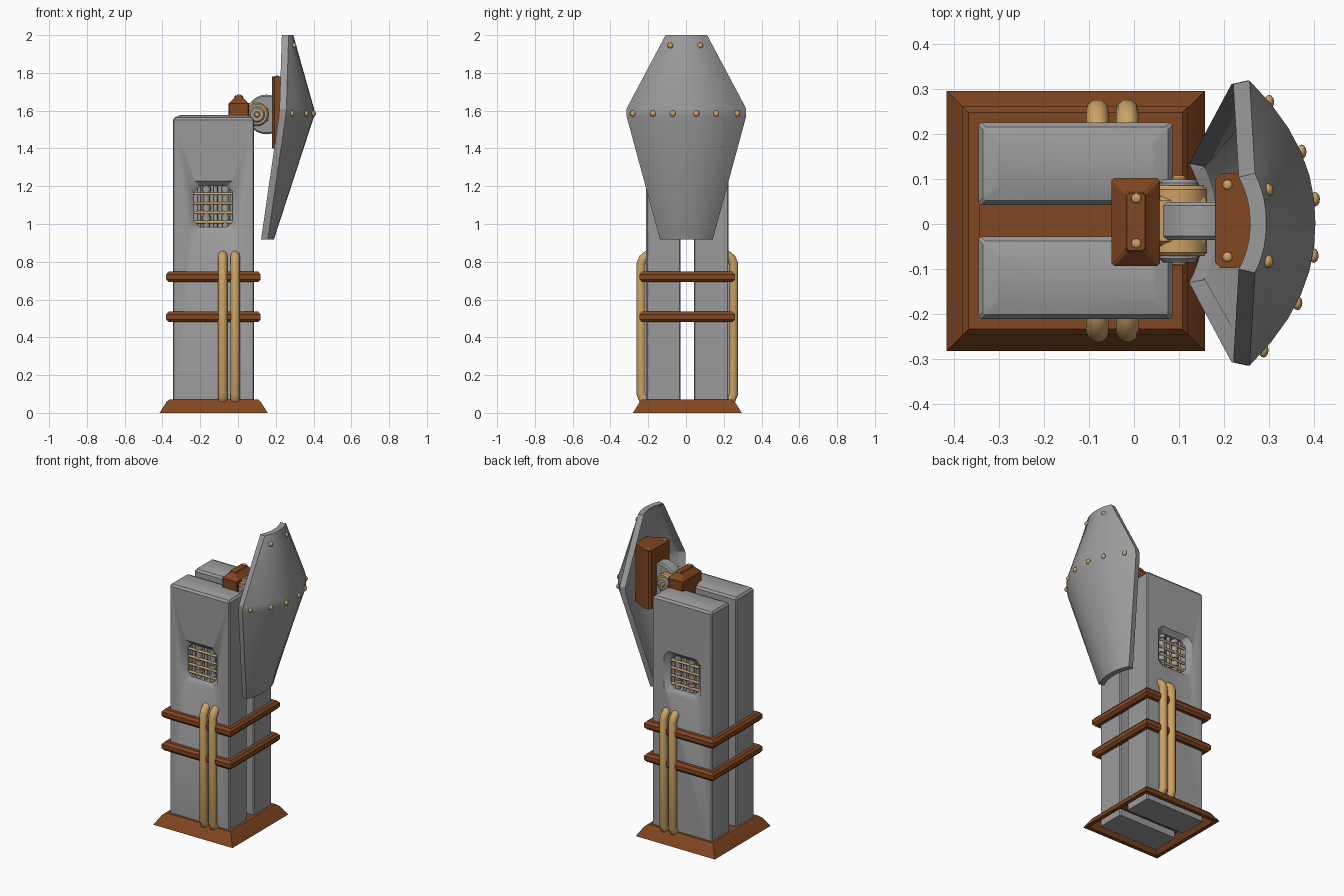
import bpy, bmesh, math
from mathutils import Vector

if "Cube" in bpy.data.objects:
    bpy.data.objects.remove(bpy.data.objects["Cube"])

C = 0.007  # y of the symmetry plane


def material(name, rgb):
    m = bpy.data.materials.new(name)
    m.diffuse_color = (*rgb, 1)
    m.use_nodes = True
    m.node_tree.nodes["Principled BSDF"].inputs["Base Color"].default_value = m.diffuse_color
    return m


GREY = material("grey_metal", (0.33, 0.33, 0.33))
BROWN = material("brown_metal", (0.22, 0.062, 0.015))
TAN = material("tan_brass", (0.60, 0.36, 0.13))


def finish(ob, name, mat, angle=30):
    ob.name = name
    ob.data.materials.clear()
    ob.data.materials.append(mat)
    bpy.ops.object.select_all(action='DESELECT')
    ob.select_set(True)
    bpy.context.view_layer.objects.active = ob
    bpy.ops.object.shade_smooth_by_angle(angle=math.radians(angle))
    return ob


def from_bmesh(bm, name, mat, angle=30):
    bmesh.ops.recalc_face_normals(bm, faces=bm.faces)
    me = bpy.data.meshes.new(name)
    bm.to_mesh(me)
    bm.free()
    ob = bpy.data.objects.new(name, me)
    bpy.context.collection.objects.link(ob)
    return finish(ob, name, mat, angle)


def loft(name, mat, rings, closed=False, angle=30):
    """Skin a list of point rings; cap the ends or join last to first."""
    bm = bmesh.new()
    vs = [[bm.verts.new(p) for p in r] for r in rings]
    n = len(vs[0])
    pairs = list(zip(vs, vs[1:])) + ([(vs[-1], vs[0])] if closed else [])
    for a, b in pairs:
        for i in range(n):
            j = (i + 1) % n
            bm.faces.new((a[i], a[j], b[j], b[i]))
    if not closed:
        bm.faces.new(vs[0])
        bm.faces.new(vs[-1])
    return from_bmesh(bm, name, mat, angle)


def rect(x0, x1, y0, y1, z, c=0.0):
    """Rectangle ring at height z, with corners cut by c."""
    if not c:
        return [(x0, y0, z), (x1, y0, z), (x1, y1, z), (x0, y1, z)]
    return [(x0 + c, y0, z), (x1 - c, y0, z), (x1, y0 + c, z), (x1, y1 - c, z),
            (x1 - c, y1, z), (x0 + c, y1, z), (x0, y1 - c, z), (x0, y0 + c, z)]


def grown(box, d, z, c=0.0):
    x0, x1, y0, y1 = box
    return rect(x0 - d, x1 + d, y0 - d, y1 + d, z, c)


def tube(name, mat, pts, r):
    cu = bpy.data.curves.new(name, 'CURVE')
    cu.dimensions = '3D'
    cu.bevel_depth = r
    cu.bevel_resolution = 3
    cu.use_fill_caps = True
    sp = cu.splines.new('POLY')
    sp.points.add(len(pts) - 1)
    for p, q in zip(sp.points, pts):
        p.co = (*q, 1)
    ob = bpy.data.objects.new(name, cu)
    bpy.context.collection.objects.link(ob)
    bpy.ops.object.select_all(action='DESELECT')
    ob.select_set(True)
    bpy.context.view_layer.objects.active = ob
    bpy.ops.object.convert(target='MESH')
    return finish(bpy.context.object, name, mat, 45)


def disc(name, mat, x, z, r, y0, y1):
    """Cylinder along y with softened rims."""
    e = min(0.008, r * 0.3)
    ring = lambda rad, y: [(x + rad * math.cos(a * math.tau / 24), y,
                            z + rad * math.sin(a * math.tau / 24)) for a in range(24)]
    return loft(name, mat, [ring(r - e, y0), ring(r, y0 + e), ring(r, y1 - e), ring(r - e, y1)])


def rivet(name, loc, scale):
    bpy.ops.mesh.primitive_uv_sphere_add(segments=12, ring_count=8, radius=1, location=loc)
    ob = bpy.context.object
    ob.scale = scale
    return finish(ob, name, TAN, 60)


# Base: sloped plinth, hollow underneath
B = (-0.415, 0.157, C - 0.288, C + 0.288)
loft("base", BROWN, [grown(B, -0.06, 0.045), grown(B, -0.025, 0), grown(B, 0, 0),
                     grown(B, -0.036, 0.058), grown(B, -0.052, 0.072)], angle=20)

for s in (-1, 1):
    side = "front" if s < 0 else "back"
    # Pillar with chamfered top
    y0, y1 = sorted((C + s * 0.035, C + s * 0.218))
    P = (-0.345, 0.085, y0, y1)
    pillar = loft(side + "_pillar", GREY, [
        grown(P, 0, 0.002, 0.006), grown(P, 0, 1.55, 0.006),
        grown(P, -0.01, 1.564, 0.006), grown(P, -0.04, 1.577, 0.006)], angle=20)

    # Window pocket cut into the outer face
    face = C + s * 0.218
    octagon = lambda d, y: [(x, y, z) for x, z, _ in rect(-0.26 + d, 0.0 - d, 0.955 + d, 1.228 - d, 0, 0.03)]
    cutter = loft("window_cutter", GREY, [octagon(-0.01, face + s * 0.01), octagon(0.028, face - s * 0.028),
                                          octagon(0.028, face - s * 0.075)])
    cutter.hide_render = True
    mod = pillar.modifiers.new("window", 'BOOLEAN')
    mod.operation = 'DIFFERENCE'
    mod.solver = 'EXACT'
    mod.object = cutter
    bpy.context.view_layer.objects.active = pillar
    bpy.ops.object.modifier_apply(modifier=mod.name)
    bpy.data.objects.remove(cutter)

    # Grille of pipes inside the window
    yg = face - s * 0.05
    for i, (x, r) in enumerate([(-0.205, 0.009), (-0.167, 0.018), (-0.118, 0.011),
                                (-0.067, 0.018), (-0.033, 0.009)]):
        tube(f"{side}_grille_pipe_{i}", GREY, [(x, yg, 0.98), (x, yg, 1.203)], r)
        if r > 0.015:
            for z in (1.03, 1.085, 1.185):
                tube(f"{side}_grille_collar_{i}", GREY, [(x, yg, z - 0.01), (x, yg, z + 0.01)], r + 0.006)
    for i, z in enumerate((1.01, 1.06, 1.11, 1.16)):
        tube(f"{side}_grille_rod_{i}", TAN, [(-0.232, yg + s * 0.012, z), (-0.028, yg + s * 0.012, z)], 0.008)

    # Paired supply pipes bending into the pillar at both ends
    for i, x in enumerate((-0.081, -0.015)):
        half = [(0.19, 0.395), (0.215, 0.388), (0.234, 0.372), (0.245, 0.345)]
        path = [(d, 0.445 - h) for d, h in half] + [(d, 0.445 + h) for d, h in reversed(half)]
        tube(f"{side}_supply_pipe_{i}", TAN, [(x, C + s * d, z) for d, z in path], 0.025)

# Bands wrapped around both pillars
W = (-0.345, 0.085, C - 0.218, C + 0.218)
for i, z in enumerate((0.508, 0.72)):
    prof = [(-0.004, -0.028), (0.022, -0.028), (0.035, -0.013), (0.035, 0.013), (0.022, 0.028), (-0.004, 0.028)]
    loft(f"band_{i}", BROWN, [grown(W, d, z + h) for d, h in prof], closed=True, angle=20)

# Clamp block on top of the pillars
K = (-0.05, 0.058, C - 0.1, C + 0.095)
loft("clamp_block", BROWN, [grown(K, 0, 1.5, 0.006), grown(K, 0, 1.638, 0.006), grown(K, -0.03, 1.668, 0.006),
                            grown(K, -0.034, 1.68, 0.006)], angle=20)
for s in (-1, 1):
    rivet("clamp_rivet", (0.005, C + s * 0.05, 1.68), (0.011, 0.011, 0.006))

# Swivel joint: brass knuckle, side caps and grey arm
loft("joint_socket", TAN, [rect(0.03, 0.12, C - 0.045, C + 0.045, 1.52, 0.015),
                           rect(0.03, 0.16, C - 0.068, C + 0.068, 1.55, 0.02),
                           rect(0.03, 0.16, C - 0.068, C + 0.068, 1.61, 0.02),
                           rect(0.03, 0.12, C - 0.045, C + 0.045, 1.64, 0.015)])
disc("joint_ring", TAN, 0.1, 1.58, 0.062, C - 0.078, C + 0.078)
disc("joint_cap", GREY, 0.1, 1.58, 0.043, C - 0.092, C + 0.092)
disc("joint_bolt", TAN, 0.1, 1.58, 0.016, C - 0.1, C + 0.1)
disc("arm_hub", GREY, 0.15, 1.58, 0.105, C - 0.042, C + 0.042)

# Mounting plate behind the shield
half = [(0.18, 0.092), (0.192, 0.105), (0.228, 0.105), (0.32, 0.055)]
outline = [(x, C + y) for x, y in half] + [(x, C - y) for x, y in reversed(half)]
loft("mounting_plate", BROWN, [[(x, y, z) for x, y in outline] for z in (1.4, 1.78)], angle=15)
for s in (-1, 1):
    rivet("plate_rivet", (0.207, C + s * 0.08, 1.78), (0.011, 0.011, 0.006))

# Shield: rows of (z, half width, x at centre, x at edge)
ROWS = [(0.918, 0.14, 0.19, 0.158), (1.568, 0.316, 0.402, 0.252),
        (1.612, 0.316, 0.402, 0.256), (2.0, 0.11, 0.293, 0.268)]
SY, N = 0.002, 12


def shield_x(row, t):
    return row[2] - (row[2] - row[3]) * abs(t) ** 2.2


bm = bmesh.new()
ts = [-1 + 2 * i / N for i in range(N + 1)]
front = [[bm.verts.new((shield_x(r, t), SY + r[1] * t, r[0])) for t in ts] for r in ROWS]
back = [[bm.verts.new((shield_x(r, t) - 0.036, SY + (r[1] - 0.008) * t, r[0])) for t in ts] for r in ROWS]
back_faces = []
for i in range(len(ROWS) - 1):
    for j in range(N):
        bm.faces.new((front[i][j], front[i][j + 1], front[i + 1][j + 1], front[i + 1][j]))
        back_faces.append(bm.faces.new((back[i][j], back[i + 1][j], back[i + 1][j + 1], back[i][j + 1])))
    for j in (0, N):
        bm.faces.new((front[i][j], front[i + 1][j], back[i + 1][j], back[i][j]))
for i in (0, len(ROWS) - 1):
    for j in range(N):
        bm.faces.new((front[i][j], front[i][j + 1], back[i][j + 1], back[i][j]))
bmesh.ops.recalc_face_normals(bm, faces=bm.faces)
bmesh.ops.inset_region(bm, faces=back_faces, thickness=0.035, depth=-0.018, use_even_offset=True)
from_bmesh(bm, "shield", GREY, 22)

# Shield rivets along the ridge and at the top
for y in (-0.28, -0.175, -0.07, 0.055, 0.16, 0.27):
    t = (y - SY) / 0.316
    rivet("shield_rivet", (shield_x(ROWS[1], t) + 0.002, y, 1.585), (0.011, 0.016, 0.016))
for y in (-0.083, 0.075):
    rivet("shield_top_rivet", (0.297, y, 1.945), (0.012, 0.015, 0.015))
